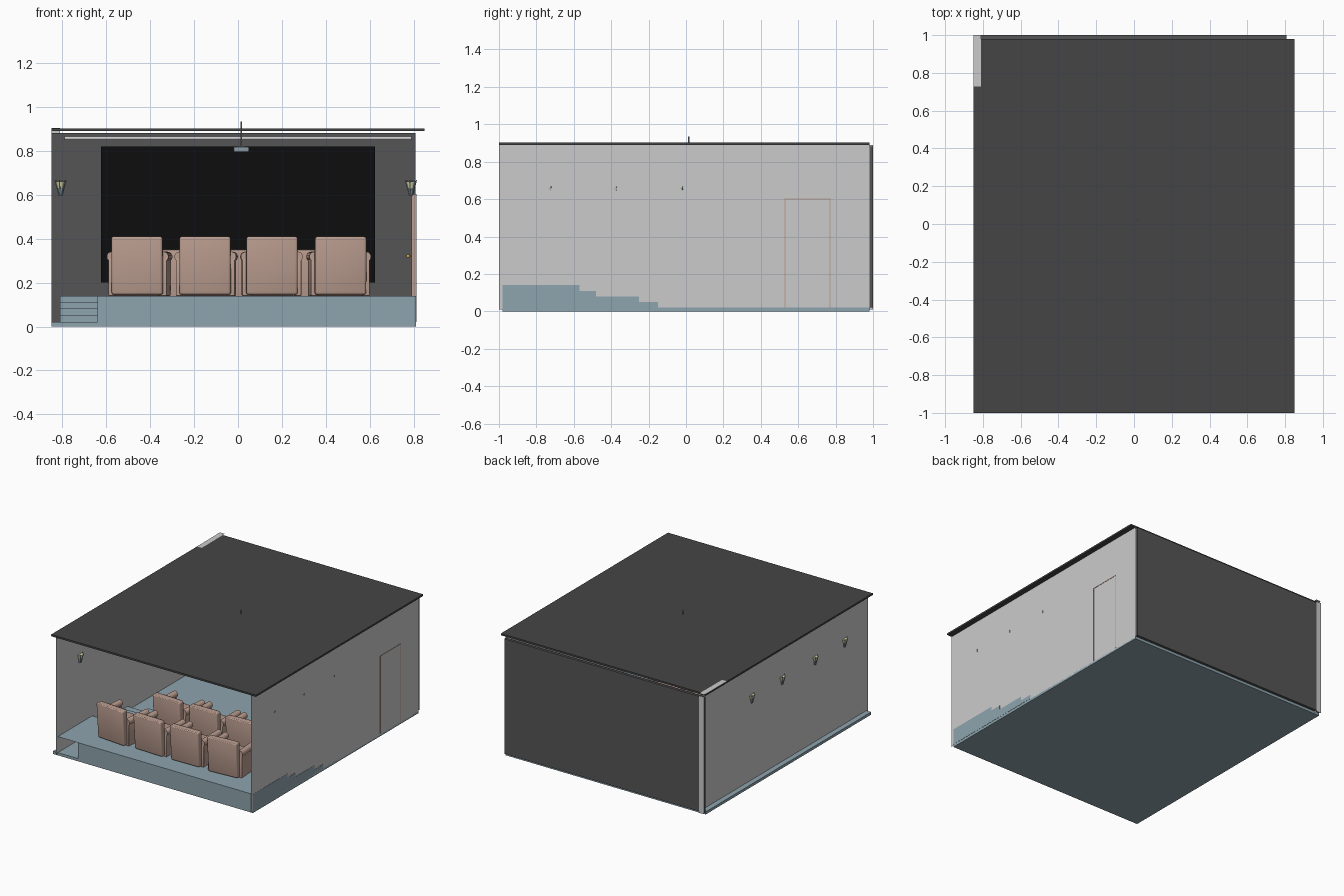
import bpy, bmesh, math
from mathutils import Vector, Matrix

if "Cube" in bpy.data.objects:
    bpy.data.objects.remove(bpy.data.objects["Cube"])


def mat(name, r, g, b):
    m = bpy.data.materials.new(name)
    m.diffuse_color = (r, g, b, 1)
    m.use_nodes = True
    m.node_tree.nodes["Principled BSDF"].inputs["Base Color"].default_value = m.diffuse_color
    return m


PALE = mat("pale_wall", .62, .65, .65)
DARK = mat("dark_grey", .09, .09, .09)
CEIL = mat("ceiling_grey", .06, .06, .06)
BLACK = mat("black", .004, .004, .004)
CARPET = mat("blue_carpet", .27, .37, .42)
TAN = mat("tan_leather", .50, .34, .28)
GLASS = mat("pale_glass", .75, .72, .42)
METAL = mat("steel", .25, .32, .36)
GOLD = mat("gold", .6, .4, .08)
WHITE = mat("white", .8, .8, .8)


def obj(name, bm, m, smooth=False):
    bmesh.ops.recalc_face_normals(bm, faces=bm.faces)
    me = bpy.data.meshes.new(name)
    bm.to_mesh(me)
    bm.free()
    me.materials.append(m)
    o = bpy.data.objects.new(name, me)
    bpy.context.collection.objects.link(o)
    if smooth:
        bpy.context.view_layer.objects.active = o
        o.select_set(True)
        bpy.ops.object.shade_smooth_by_angle()
        o.select_set(False)
    return o


def add_box(bm, x0, x1, y0, y1, z0, z1, bevel=0):
    r = bmesh.ops.create_cube(bm, size=1)
    for v in r["verts"]:
        v.co = Vector(((x0, x1)[v.co.x > 0], (y0, y1)[v.co.y > 0], (z0, z1)[v.co.z > 0]))
    if bevel:
        es = list({e for v in r["verts"] for e in v.link_edges})
        bmesh.ops.bevel(bm, geom=es, offset=bevel, segments=3, profile=.5, affect='EDGES')


def box(name, m, *dims, bevel=0):
    bm = bmesh.new()
    add_box(bm, *dims, bevel=bevel)
    return obj(name, bm, m, bevel > 0)


def add_cyl(bm, a, b, r1, r2=None, n=16):
    a, b = Vector(a), Vector(b)
    d = b - a
    rot = d.to_track_quat('Z', 'Y').to_matrix().to_4x4()
    bmesh.ops.create_cone(bm, cap_ends=True, segments=n, radius1=r1,
                          radius2=r1 if r2 is None else r2, depth=d.length,
                          matrix=Matrix.Translation((a + b) / 2) @ rot)


def cyl(name, m, a, b, r1, r2=None, n=16):
    bm = bmesh.new()
    add_cyl(bm, a, b, r1, r2, n)
    return obj(name, bm, m, True)


def sheet(name, m, path, shift):
    """Open sheet swept from a path by a shift vector."""
    bm = bmesh.new()
    lo = [bm.verts.new(p) for p in path]
    hi = [bm.verts.new(Vector(p) + Vector(shift)) for p in path]
    for i in range(len(path) - 1):
        bm.faces.new((lo[i], lo[i + 1], hi[i + 1], hi[i]))
    return obj(name, bm, m)


def extrude_x(name, m, profile, x0, x1):
    bm = bmesh.new()
    f = bm.faces.new([bm.verts.new((x0, y, z)) for y, z in profile])
    r = bmesh.ops.extrude_face_region(bm, geom=[f])
    for v in r["geom"]:
        if isinstance(v, bmesh.types.BMVert):
            v.co.x = x1
    return obj(name, bm, m)


# Room shell: open front, thin side walls
box("floor", CARPET, -.85, .81, -.98, .98, 0, .02)
box("ceiling", CEIL, -.85, .85, -1, .98, .89, .903)
box("screen_wall", DARK, -.85, .808, .98, 1, .02, .882)
sheet("left_wall", PALE, [(-.81, -1, .01), (-.81, 1.001, .01), (-.85, 1.001, .01)], (0, 0, .88))
sheet("right_wall", PALE, [(.81, -1, .01), (.81, .98, .01)], (0, 0, .88))
sheet("left_wall_top", PALE, [(-.85, .66, .9025), (-.85, 1, .905)], (.04, 0, 0))

# Raised platforms with side steps
steps = [(-.98, .14), (-.57, .14), (-.57, .11), (-.48, .11), (-.48, .08),
         (-.25, .08), (-.25, .05), (-.15, .05), (-.15, .02)]
tiers = [(-.98, .02), (-.98, .14), (-.48, .14), (-.48, .08), (-.15, .08), (-.15, .02)]
extrude_x("seat_platform", CARPET, tiers, -.64, .64)
extrude_x("right_steps", CARPET, [(-.98, .02)] + steps, .64, .8115)
sheet("left_steps", CARPET, [(-.81, y, z) for y, z in steps], (.17, 0, 0))

# Screen and roller
box("screen", BLACK, -.625, .625, .965, .979, .2, .82)
cyl("screen_roller", WHITE, (-.79, .95, .858), (.79, .95, .858), .009)

# Door with thin trim and knob
box("door", TAN, .793, .808, .53, .77, .02, .6)
bm = bmesh.new()
for d in ((.527, .533, .02, .603), (.767, .773, .02, .603), (.527, .773, .597, .603)):
    add_box(bm, .79, .812, *d)
obj("door_trim", bm, TAN)
bm = bmesh.new()
add_cyl(bm, (.795, .56, .32), (.775, .56, .32), .004)
bmesh.ops.create_uvsphere(bm, u_segments=12, v_segments=8, radius=.009,
                          matrix=Matrix.Translation((.775, .56, .32)))
obj("door_knob", bm, GOLD, True)

# Ceiling projector
box("projector_body", METAL, -.02, .05, -.03, .06, .795, .818, bevel=.004)
cyl("projector_pole", METAL, (.015, .015, .815), (.015, .015, .935), .004)
box("projector_plate", METAL, -.005, .035, -.005, .035, .815, .822)
cyl("projector_lens", BLACK, (.015, .058, .806), (.015, .068, .806), .008)


# Wall sconces: glass bowl in a metal cage
def sconce(x, y):
    cyl("sconce_glass", GLASS, (x, y, .632), (x, y, .66), .016, .025, 12)
    bm = bmesh.new()
    add_cyl(bm, (x, y, .597), (x, y, .632), .007, .014, 12)
    for i in range(6):
        a = math.tau * i / 6 + .3
        c, s = math.cos(a), math.sin(a)
        add_cyl(bm, (x + .008 * c, y + .008 * s, .598), (x + .026 * c, y + .026 * s, .666), .0025, n=6)
    obj("sconce_cage", bm, METAL, True)


for y in (-.72, -.37, .02, .38):
    sconce(-.808, y)
for y in (-.73, -.38, -.025):
    sconce(.788, y)


# Armchair facing the screen; origin at rear centre of its base
def armchair(x, y, z, turn):
    parts = []
    bm = bmesh.new()
    add_box(bm, -.117, .117, 0, .055, .004, .27, .012)
    for v in bm.verts:
        v.co.y -= .02 * v.co.z / .27
    add_box(bm, -.085, .085, .03, .062, .13, .255, .012)
    parts.append(obj("chair_back", bm, TAN, True))
    bm = bmesh.new()
    add_box(bm, -.1, .1, .02, .235, 0, .09, .004)
    add_box(bm, -.09, .09, .045, .245, .09, .13, .012)
    parts.append(obj("chair_seat", bm, TAN, True))
    bm = bmesh.new()
    for s in (-1, 1):
        add_box(bm, s * .118 - .016, s * .118 + .016, .03, .235, 0, .17, .003)
        add_cyl(bm, (s * .118, .03, .178), (s * .118, .24, .178), .023, n=20)
    parts.append(obj("chair_arms", bm, TAN, True))
    for p in parts:
        p.matrix_world = Matrix.Translation((x, y, z)) @ Matrix.Rotation(math.radians(turn), 4, 'Z')


for x, t in ((-.46, -5), (-.15, -2), (.155, 1), (.468, 4)):
    armchair(x, -.85, .14, t)
for x, t in ((-.3, -3), (.005, 0), (.31, 3)):
    armchair(x, -.41, .08, t)
